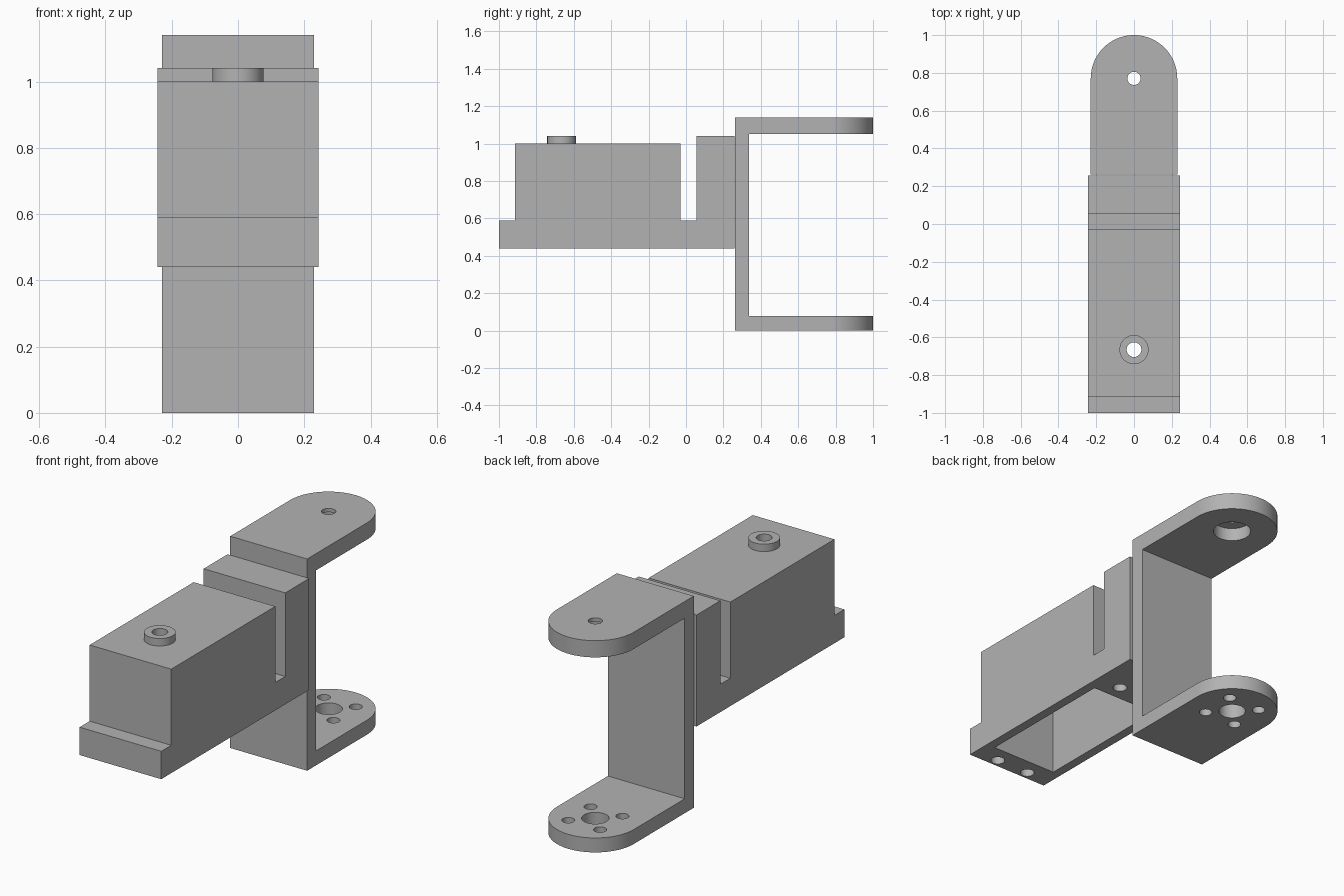
import bpy, bmesh, math
from mathutils import Vector

if "Cube" in bpy.data.objects:
    bpy.data.objects.remove(bpy.data.objects["Cube"], do_unlink=True)

grey = bpy.data.materials.new("plain_grey")
grey.use_nodes = True
colour = (0.45, 0.45, 0.45, 1)
grey.diffuse_color = colour
grey.node_tree.nodes["Principled BSDF"].inputs["Base Color"].default_value = colour


def prism(name, outline, direction):
    """Solid made by extruding a closed 3D outline along a direction."""
    bm = bmesh.new()
    face = bm.faces.new([bm.verts.new(p) for p in outline])
    swept = bmesh.ops.extrude_face_region(bm, geom=[face])["geom"]
    verts = [g for g in swept if isinstance(g, bmesh.types.BMVert)]
    bmesh.ops.translate(bm, verts=verts, vec=Vector(direction))
    bmesh.ops.recalc_face_normals(bm, faces=bm.faces)
    mesh = bpy.data.meshes.new(name)
    bm.to_mesh(mesh)
    bm.free()
    mesh.materials.append(grey)
    obj = bpy.data.objects.new(name, mesh)
    bpy.context.collection.objects.link(obj)
    return obj


def side_profile(name, yz, half):
    return prism(name, [(-half, y, z) for y, z in yz], (2 * half, 0, 0))


def box(name, half, y0, y1, z0, z1):
    return side_profile(name, [(y0, z0), (y1, z0), (y1, z1), (y0, z1)], half)


def cylinder(name, x, y, radius, z0, z1, sides=48):
    angles = [math.tau * i / sides for i in range(sides)]
    ring = [(x + radius * math.cos(a), y + radius * math.sin(a), z0) for a in angles]
    return prism(name, ring, (0, 0, z1 - z0))


def combine(obj, tools, operation="DIFFERENCE"):
    """Apply boolean tools to an object, then discard them."""
    for tool in tools:
        tool.hide_render = True
        mod = obj.modifiers.new("cut", "BOOLEAN")
        mod.operation = operation
        mod.solver = "EXACT"
        mod.object = tool
    graph = bpy.context.evaluated_depsgraph_get()
    mesh = bpy.data.meshes.new_from_object(obj.evaluated_get(graph))
    obj.modifiers.clear()
    obj.data = mesh
    for tool in tools:
        bpy.data.objects.remove(tool, do_unlink=True)


# Motor housing with end flange, cross slot and rear block
housing = side_profile("motor_housing", [
    (-1, 0.44), (0.258, 0.44), (0.258, 1.04), (0.055, 1.04), (0.055, 0.59),
    (-0.03, 0.59), (-0.03, 1.0), (-0.915, 1.0), (-0.915, 0.59), (-1, 0.59)], 0.243)
shaft_y = -0.665
cuts = [box("cavity", 0.193, -0.865, -0.08, 0.3, 0.95),
        cylinder("shaft_hole", 0, shaft_y, 0.039, 0.9, 1.1)]
for x in (-0.097, 0.097):
    for y in (-0.955, 0.005):
        cuts.append(cylinder("screw_hole", x, y, 0.035, 0.3, 0.54))
combine(housing, cuts)

# Raised ring around the shaft hole
boss = cylinder("shaft_ring", 0, shaft_y, 0.077, 1.0, 1.04)
combine(boss, [cylinder("shaft_hole", 0, shaft_y, 0.039, 0.9, 1.1)])

# U-shaped bracket, its arms rounded by a plan outline
half, pivot_y = 0.229, 0.771
bracket = side_profile("u_bracket", [
    (0.261, 0), (1.1, 0), (1.1, 0.078), (0.338, 0.078),
    (0.338, 1.05), (1.1, 1.05), (1.1, 1.14), (0.261, 1.14)], 0.3)
arc = [math.pi * i / 48 for i in range(49)]
plan = [(half * math.cos(a), pivot_y + half * math.sin(a), -0.1) for a in arc]
plan += [(-half, 0.2, -0.1), (half, 0.2, -0.1)]
combine(bracket, [prism("arm_outline", plan, (0, 0, 1.4))], "INTERSECT")

# Upper pivot with counterbore, lower hub hole with four screw holes
holes = [cylinder("pivot_hole", 0, pivot_y, 0.035, 1.08, 1.2),
         cylinder("counterbore", 0, pivot_y, 0.094, 1.0, 1.12),
         cylinder("hub_hole", 0, pivot_y, 0.067, -0.1, 0.2)]
for sx in (-1, 1):
    for sy in (-1, 1):
        holes.append(cylinder("hub_screw_hole", sx * 0.095, pivot_y + sy * 0.095,
                              0.032, -0.1, 0.2))
combine(bracket, holes)

# Smooth the curved walls and keep hard edges
bpy.ops.object.select_all(action="DESELECT")
for obj in (housing, boss, bracket):
    obj.select_set(True)
bpy.context.view_layer.objects.active = housing
bpy.ops.object.shade_smooth_by_angle(angle=math.radians(30))
